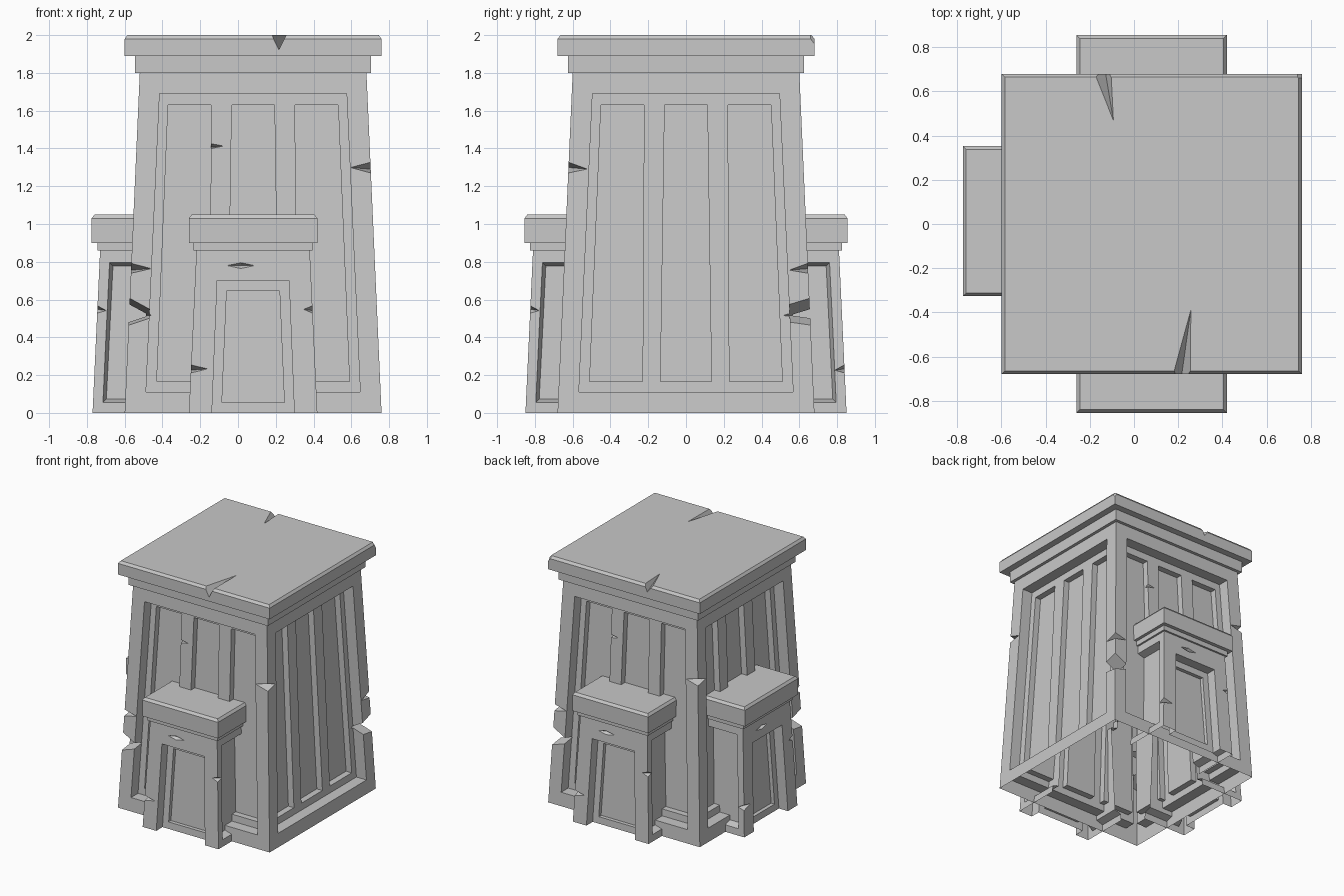
import bpy, bmesh
from math import pi
from mathutils import Matrix, Vector

if "Cube" in bpy.data.objects:
    bpy.data.objects.remove(bpy.data.objects["Cube"])

stone = bpy.data.materials.new("grey_stone")
stone.use_nodes = True
GREY = (0.58, 0.58, 0.58, 1)
stone.diffuse_color = GREY
stone.node_tree.nodes["Principled BSDF"].inputs["Base Color"].default_value = GREY

CENTRE = Vector((0.08, 0, 0))
TOWER_BASE, TOWER_SLOPE = 0.68, 0.08 / 1.8
DOOR_BASE, DOOR_HALF, DOOR_SLOPE = 0.85, 0.34, 0.04 / 0.86
FIELD_DEPTH, PANEL_DEPTH = 0.09, 0.14


def new_object(name, bm):
    bmesh.ops.recalc_face_normals(bm, faces=bm.faces)
    mesh = bpy.data.meshes.new(name)
    bm.to_mesh(mesh)
    bm.free()
    ob = bpy.data.objects.new(name, mesh)
    bpy.context.collection.objects.link(ob)
    return ob


def stack(name, sections):
    """Loft rectangles (z, half width, front y, back y) into one closed solid."""
    bm = bmesh.new()
    rings = [[bm.verts.new(p) for p in ((-w, f, z), (w, f, z), (w, b, z), (-w, b, z))]
             for z, w, f, b in sections]
    for lo, hi in zip(rings, rings[1:]):
        for i in range(4):
            j = (i + 1) % 4
            bm.faces.new((lo[i], lo[j], hi[j], hi[i]))
    bm.faces.new(rings[0])
    bm.faces.new(rings[-1])
    ob = new_object(name, bm)
    ob.data.materials.append(stone)
    return ob


def hull(points, turn=0):
    bm = bmesh.new()
    rot = Matrix.Rotation(turn, 3, 'Z')
    for p in points:
        bm.verts.new(rot @ Vector(p))
    bmesh.ops.convex_hull(bm, input=bm.verts)
    ob = new_object("cutter", bm)
    ob.hide_render = True
    return ob


def recess(base, slope, bottom, top, depth, turn=0, taper=0.0):
    """Sunken trapezoid on a sloping wall; bottom and top are (u0, u1, z)."""
    pts = []
    for (u0, u1, z), s in ((bottom, 1), (top, -1)):
        r = base - slope * z
        for d, t in ((-0.06, -taper * 0.06 / depth), (depth, taper)):
            zz = z + s * t
            pts += [(u0 + t, d - r, zz), (u1 - t, d - r, zz)]
    return hull(pts, turn)


def corner_chip(x, y, z, along_x, along_y, up, down, turn=0):
    """Wedge bitten out of a vertical corner, sharpening along both walls."""
    sx, sy = (1 if x > 0 else -1), (1 if y > 0 else -1)
    e = 0.012
    out = (x + sx * e, y + sy * e)
    return hull([(*out, z + up), (*out, z - down),
                 (x - sx * along_x, y + sy * e, z),
                 (x + sx * e, y - sy * along_y, z - 0.01)], turn)


def face_chip(x0, x1, y, z, h, depth):
    """Diamond shaped nick in a wall facing the front."""
    m = (x0 + x1) / 2
    return hull([(x0, y - 0.01, z), (x1, y - 0.01, z), (m, y - 0.01, z + h),
                 (m, y - 0.01, z - h), (m, y + depth, z)])


def carve(ob, cutters):
    for c in cutters:
        mod = ob.modifiers.new("cut", 'BOOLEAN')
        mod.operation, mod.solver, mod.object = 'DIFFERENCE', 'EXACT', c
        dg = bpy.context.evaluated_depsgraph_get()
        mesh = bpy.data.meshes.new_from_object(ob.evaluated_get(dg))
        ob.modifiers.clear()
        ob.data = mesh
        bpy.data.objects.remove(c)


def open_shell(ob, hidden):
    """Drop the faces that the rule marks as hidden."""
    bm = bmesh.new()
    bm.from_mesh(ob.data)
    gone = [f for f in bm.faces if hidden(f)]
    bmesh.ops.delete(bm, geom=gone, context='FACES')
    bm.to_mesh(ob.data)
    bm.free()
    ob.data.shade_flat()


# Tower: tapered walls, cornice and roof slab
tower = stack("tower", [(z, w, -w, w) for z, w in (
    (0, TOWER_BASE), (1.8, 0.60), (1.8, 0.625), (1.89, 0.625),
    (1.89, 0.68), (1.98, 0.68), (2.0, 0.665))])
cuts = []
for k in range(4):
    turn = k * pi / 2
    # Sunken field with three deeper panels
    cuts.append(recess(TOWER_BASE, TOWER_SLOPE, (-0.567, 0.567, 0.11),
                       (-0.495, 0.495, 1.69), FIELD_DEPTH, turn))
    for lo, hi in (((-0.51, -0.23), (-0.45, -0.222)), ((-0.135, 0.135), (-0.113, 0.113)),
                   ((0.23, 0.51), (0.222, 0.45))):
        cuts.append(recess(TOWER_BASE, TOWER_SLOPE, (*lo, 0.165), (*hi, 1.63), PANEL_DEPTH, turn))
# Worn corners and rib nicks, repeated on the opposite side
for turn in (0, pi):
    for sx, z, ax, ay, up, down in ((1, 1.3, 0.12, 0.11, 0.035, 0.035),
                                    (-1, 0.765, 0.12, 0.11, 0.035, 0.03),
                                    (-1, 0.52, 0.17, 0.34, 0.1, 0.06)):
        r = TOWER_BASE - TOWER_SLOPE * z
        cuts.append(corner_chip(sx * r, -r, z, ax, ay, up, down, turn))
    rib_front = TOWER_BASE - TOWER_SLOPE * 1.415 - FIELD_DEPTH
    cuts.append(corner_chip(-0.223, -rib_front, 1.415, 0.09, 0.04, 0.02, 0.02, turn))
# Cracks in the roof slab and a broken roof corner
cuts.append(hull([(0.09, -0.69, 2.01), (0.18, -0.69, 2.01), (0.135, -0.69, 1.92), (0.18, -0.37, 2.005)]))
cuts.append(hull([(-0.27, 0.69, 2.01), (-0.18, 0.69, 2.01), (-0.21, 0.69, 1.94), (-0.17, 0.45, 2.005)]))
cuts.append(hull([(0.7, 0.7, 2.02), (0.61, 0.7, 2.02), (0.7, 0.61, 2.02), (0.7, 0.7, 1.9)]))
carve(tower, cuts)
open_shell(tower, lambda f: f.calc_center_median().z < 0.001)
tower.location = CENTRE

# Doorways on the front, back and one side
BACK = -0.46
for name, turn, shift in (("front_doorway", 0, 0), ("back_doorway", pi, 0),
                          ("side_doorway", -pi / 2, 0.013)):
    door = stack(name, [(z, w, -f, BACK) for z, w, f in (
        (0, DOOR_HALF, DOOR_BASE), (0.86, 0.30, 0.81), (0.86, 0.315, 0.825), (0.9, 0.315, 0.825),
        (0.9, 0.34, 0.855), (1.03, 0.34, 0.855), (1.05, 0.325, 0.84))])
    cuts = [
        # Door opening with an inner panel
        recess(DOOR_BASE, DOOR_SLOPE, (-0.22, 0.22, -0.05), (-0.19, 0.19, 0.70), 0.08),
        recess(DOOR_BASE, DOOR_SLOPE, (-0.165, 0.165, 0.055), (-0.14, 0.14, 0.645), 0.11),
        # Sunken side walls
        recess(DOOR_HALF, DOOR_SLOPE, (-0.795, -0.38, 0.055), (-0.76, -0.38, 0.795), 0.06, pi / 2, 0.018),
        recess(DOOR_HALF, DOOR_SLOPE, (0.38, 0.795, 0.055), (0.38, 0.76, 0.795), 0.06, -pi / 2, 0.018),
        # Nicks in the lintel and pillars
        face_chip(-0.16, 0.03, -0.813, 0.78, 0.02, 0.03),
        corner_chip(0.315, -0.825, 0.55, 0.06, 0.06, 0.03, 0.03),
        corner_chip(-0.33, -0.84, 0.235, 0.11, 0.06, 0.03, 0.03),
    ]
    carve(door, cuts)
    open_shell(door, lambda f: f.calc_center_median().z < 0.001
               or f.calc_center_median().y > BACK - 0.001)
    door.rotation_euler.z = turn
    door.location = CENTRE + Vector((0, shift, 0))
